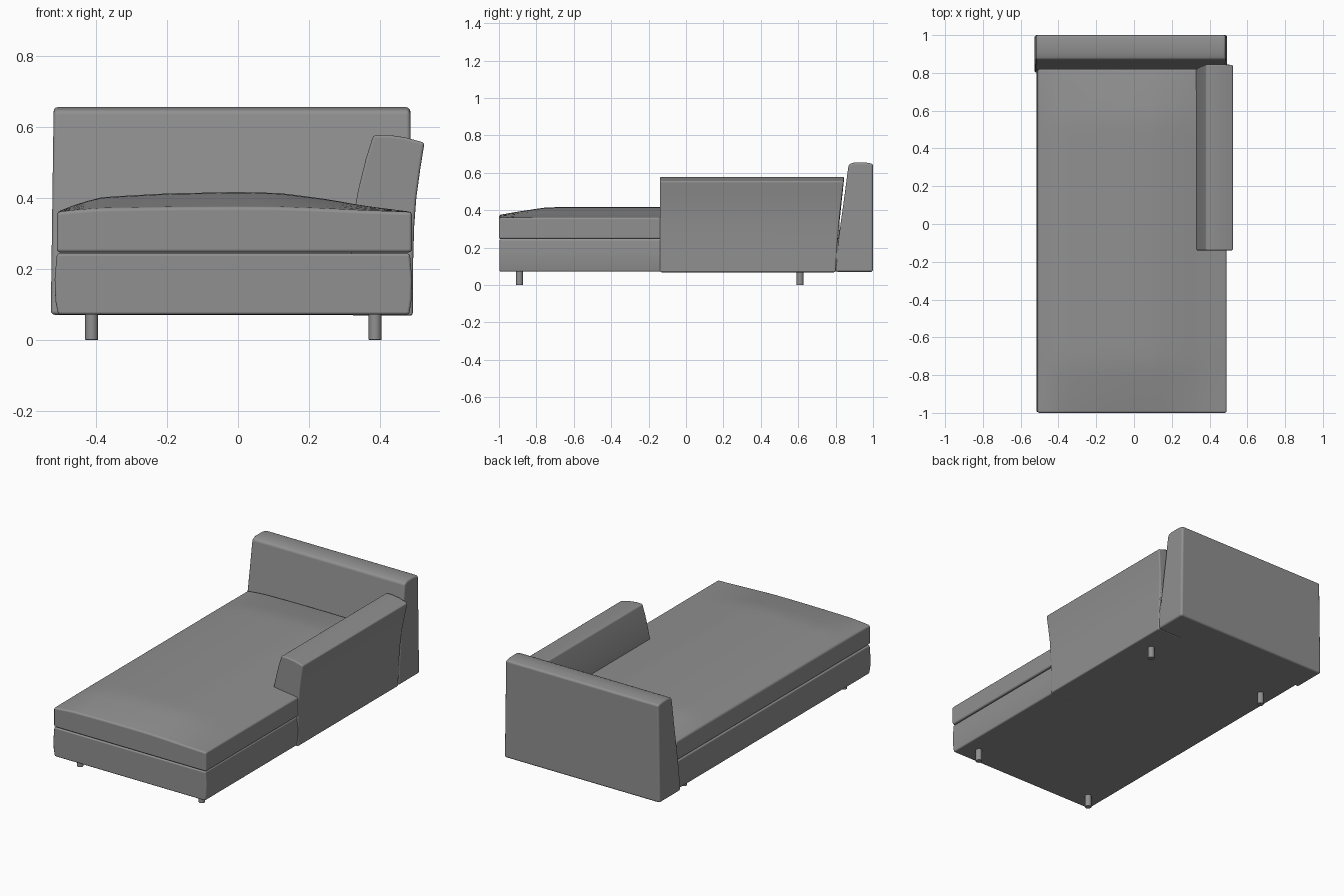
import bpy
import bmesh
from mathutils import Vector

cube = bpy.data.objects.get("Cube")
if cube:
    bpy.data.objects.remove(cube, do_unlink=True)

fabric = bpy.data.materials.new("grey fabric")
fabric.use_nodes = True
GREY = (0.28, 0.28, 0.28, 1)
fabric.diffuse_color = GREY
fabric.node_tree.nodes["Principled BSDF"].inputs["Base Color"].default_value = GREY


def finish(bm, name, bevel):
    """Turn a bmesh into a smooth object with softened edges."""
    bmesh.ops.recalc_face_normals(bm, faces=bm.faces)
    mesh = bpy.data.meshes.new(name)
    bm.to_mesh(mesh)
    bm.free()
    mesh.materials.append(fabric)
    obj = bpy.data.objects.new(name, mesh)
    bpy.context.collection.objects.link(obj)
    for poly in mesh.polygons:
        poly.use_smooth = True
    mod = obj.modifiers.new("soft edges", "BEVEL")
    mod.width = bevel
    mod.segments = 3
    mod.limit_method = "ANGLE"
    mod.angle_limit = 0.6
    mod.harden_normals = True


def extrude_profile(name, points, axis, lo, hi, bevel, adjust=None):
    """Extrude a profile (horizontal, z) along the x or y axis."""
    bm = bmesh.new()

    def place(h, z, t):
        return Vector((t, h, z)) if axis == "x" else Vector((h, t, z))

    rings = [[bm.verts.new(place(h, z, t)) for h, z in points] for t in (lo, hi)]
    for ring in rings:
        bm.faces.new(ring)
    for i in range(len(points)):
        j = (i + 1) % len(points)
        bm.faces.new((rings[0][i], rings[0][j], rings[1][j], rings[1][i]))
    if adjust:
        for v in bm.verts:
            adjust(v.co)
    finish(bm, name, bevel)


def interpolate(points, x):
    for (x0, z0), (x1, z1) in zip(points, points[1:]):
        if x <= x1:
            return z0 + (z1 - z0) * max(0, x - x0) / (x1 - x0)
    return points[-1][1]


# Base with gently bulging sides
extrude_profile("base", [(-0.506, 0.071), (-0.514, 0.11), (-0.516, 0.17), (-0.51, 0.243),
                         (0.484, 0.243), (0.49, 0.17), (0.488, 0.11), (0.482, 0.071)],
                "y", -0.997, 0.85, 0.008)

# Seat cushion with a crowned top that flattens towards both ends
crown = [(-0.51, 0.0), (-0.45, 0.024), (-0.38, 0.042), (-0.2, 0.052), (0.0, 0.056),
         (0.12, 0.053), (0.25, 0.036), (0.35, 0.018), (0.49, 0.0)]
bm = bmesh.new()
bmesh.ops.create_grid(bm, x_segments=24, y_segments=30, size=1)
for v in bm.verts:
    x = -0.01 + 0.5 * v.co.x
    y = -0.09 + 0.91 * v.co.y
    end = max(0, min(1, (y + 1) / 0.26, (0.82 - y) / 0.26))
    rise = 0.25 + 0.75 * end ** 0.9
    v.co = (x, y, 0.36 + rise * interpolate(crown, x))
rim = [e for e in bm.edges if e.is_boundary]
skirt = bmesh.ops.extrude_edge_only(bm, edges=rim)["geom"]
for v in skirt:
    if isinstance(v, bmesh.types.BMVert):
        v.co.z = 0.246
bmesh.ops.holes_fill(bm, edges=[e for e in bm.edges if e.is_boundary], sides=0)
finish(bm, "seat_cushion", 0.01)


# Backrest, upright behind and sloping in front, slightly narrower at the top
def taper(co):
    side = 1 if co.x > 0 else -1
    co.x -= side * 0.008 * (co.z - 0.07) / 0.58


extrude_profile("backrest", [(0.80, 0.07), (0.806, 0.16), (0.816, 0.25), (0.831, 0.36),
                             (0.848, 0.48), (0.862, 0.59), (0.87, 0.645), (0.90, 0.655),
                             (0.96, 0.655), (1.0, 0.648), (1.0, 0.07)],
                "x", -0.527, 0.493, 0.012, taper)


# Left armrest leaning outward, its rear end following the backrest
def lean_back(co):
    if co.y > 0:
        co.y = 0.80 + 0.045 * max(0, (co.z - 0.068) / 0.5) ** 1.4


extrude_profile("armrest", [(0.32, 0.068), (0.32, 0.32), (0.338, 0.42), (0.36, 0.51),
                            (0.381, 0.576), (0.42, 0.577), (0.47, 0.57), (0.525, 0.555),
                            (0.513, 0.48), (0.502, 0.40), (0.496, 0.32), (0.493, 0.22),
                            (0.492, 0.068)],
                "y", -0.14, 0.8, 0.008, lean_back)

# Four short round legs
for side, x in (("right", -0.412), ("left", 0.386)):
    for end, y in (("front", -0.89), ("rear", 0.61)):
        bm = bmesh.new()
        bmesh.ops.create_cone(bm, cap_ends=True, segments=20,
                              radius1=0.018, radius2=0.018, depth=0.08)
        bmesh.ops.translate(bm, verts=bm.verts, vec=(x, y, 0.04))
        finish(bm, f"{end}_{side}_leg", 0.001)
